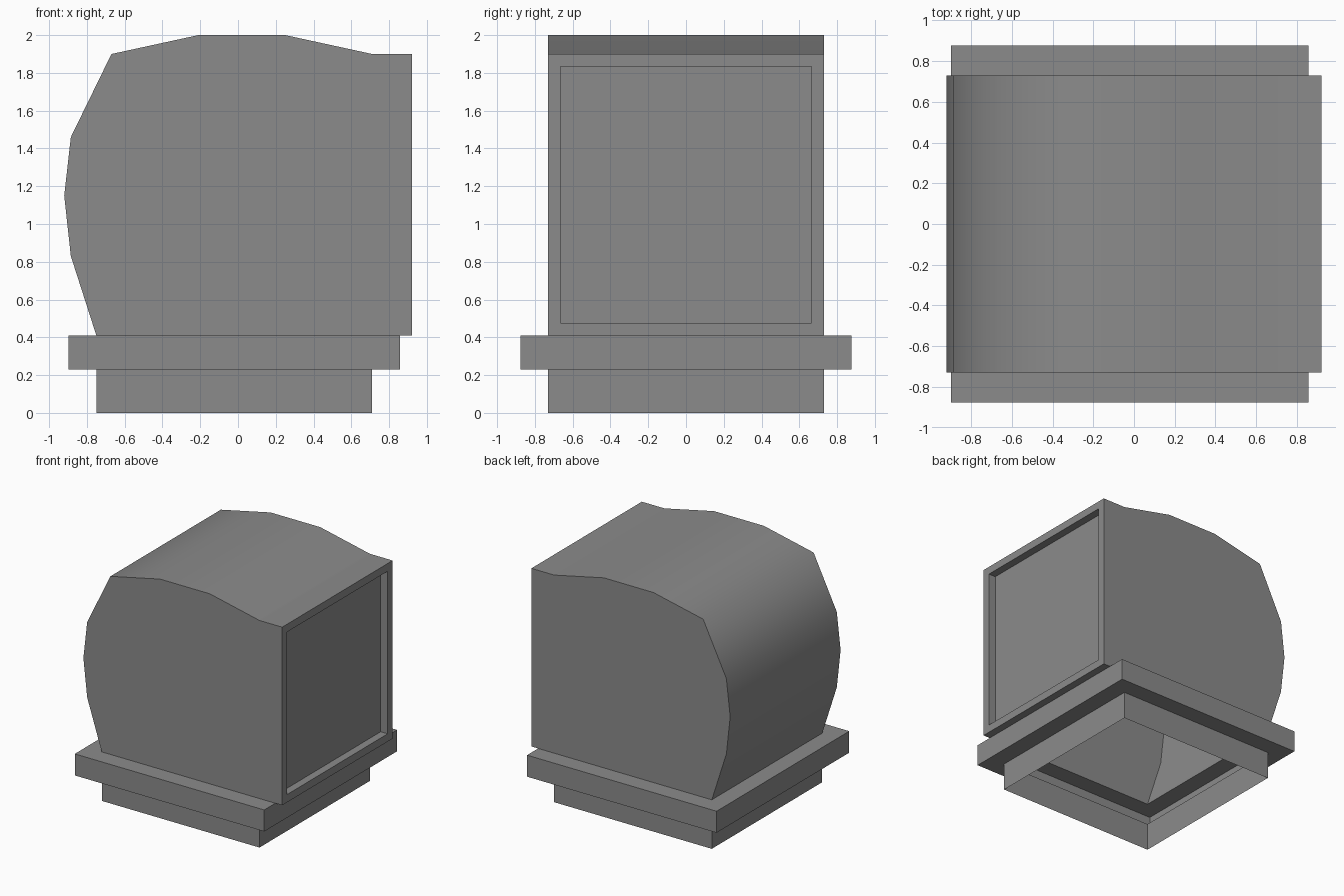
import bpy
import bmesh
import math

cube = bpy.data.objects.get("Cube")
if cube:
    bpy.data.objects.remove(cube, do_unlink=True)

CENTER_X = -0.02
HALF = 0.73
LEDGE_HALF = 0.877
LEDGE_TOP = 0.41

# Single grey material
GREY = (0.26, 0.26, 0.26, 1.0)
grey = bpy.data.materials.new("plain grey")
grey.use_nodes = True
grey.diffuse_color = GREY
grey.node_tree.nodes["Principled BSDF"].inputs["Base Color"].default_value = GREY


def finish(name, bm):
    mesh = bpy.data.meshes.new(name)
    bm.to_mesh(mesh)
    bm.free()
    mesh.materials.append(grey)
    obj = bpy.data.objects.new(name, mesh)
    bpy.context.collection.objects.link(obj)
    bpy.ops.object.select_all(action="DESELECT")
    obj.select_set(True)
    bpy.context.view_layer.objects.active = obj
    bpy.ops.object.shade_smooth_by_angle(angle=math.radians(60))
    return obj


def square_ring(bm, half, z):
    corners = [(-half, -half), (half, -half), (half, half), (-half, half)]
    return [bm.verts.new((CENTER_X + x, y, z)) for x, y in corners]


# Stepped plinth: open, hollow shell with a projecting ledge
bm = bmesh.new()
steps = [(HALF, 0), (HALF, 0.23), (LEDGE_HALF, 0.23),
         (LEDGE_HALF, LEDGE_TOP), (HALF, LEDGE_TOP)]
rings = [square_ring(bm, half, z) for half, z in steps]
for low, high in zip(rings, rings[1:]):
    for i in range(4):
        j = (i + 1) % 4
        bm.faces.new((low[i], low[j], high[j], high[i]))
finish("plinth", bm)

# Housing: rounded-back profile extruded across the width, open underneath
profile = [(CENTER_X + HALF, LEDGE_TOP), (CENTER_X + HALF, 1.9), (0.25, 2.0),
           (-0.21, 2.0), (-0.67, 1.9), (-0.885, 1.46), (-0.92, 1.15),
           (-0.885, 0.83), (CENTER_X - HALF, LEDGE_TOP)]
bm = bmesh.new()
front = [bm.verts.new((x, -HALF, z)) for x, z in profile]
back = [bm.verts.new((x, HALF, z)) for x, z in profile]
bm.faces.new(front)
bm.faces.new(back[::-1])
sides = [bm.faces.new((front[i], back[i], back[i + 1], front[i + 1]))
         for i in range(len(profile) - 1)]


def push_face(face, distance):
    face = bmesh.ops.extrude_discrete_faces(bm, faces=[face])["faces"][0]
    bmesh.ops.translate(bm, verts=face.verts, vec=(distance, 0, 0))
    return face


# Raised window frame with a recessed panel on the flat side
panel = sides[0]
bmesh.ops.inset_region(bm, faces=[panel], thickness=0.07, use_boundary=True,
                       use_even_offset=True)
panel = push_face(panel, 0.21)
bmesh.ops.inset_region(bm, faces=[panel], thickness=0.065, use_boundary=True,
                       use_even_offset=True)
push_face(panel, -0.065)
finish("housing", bm)
